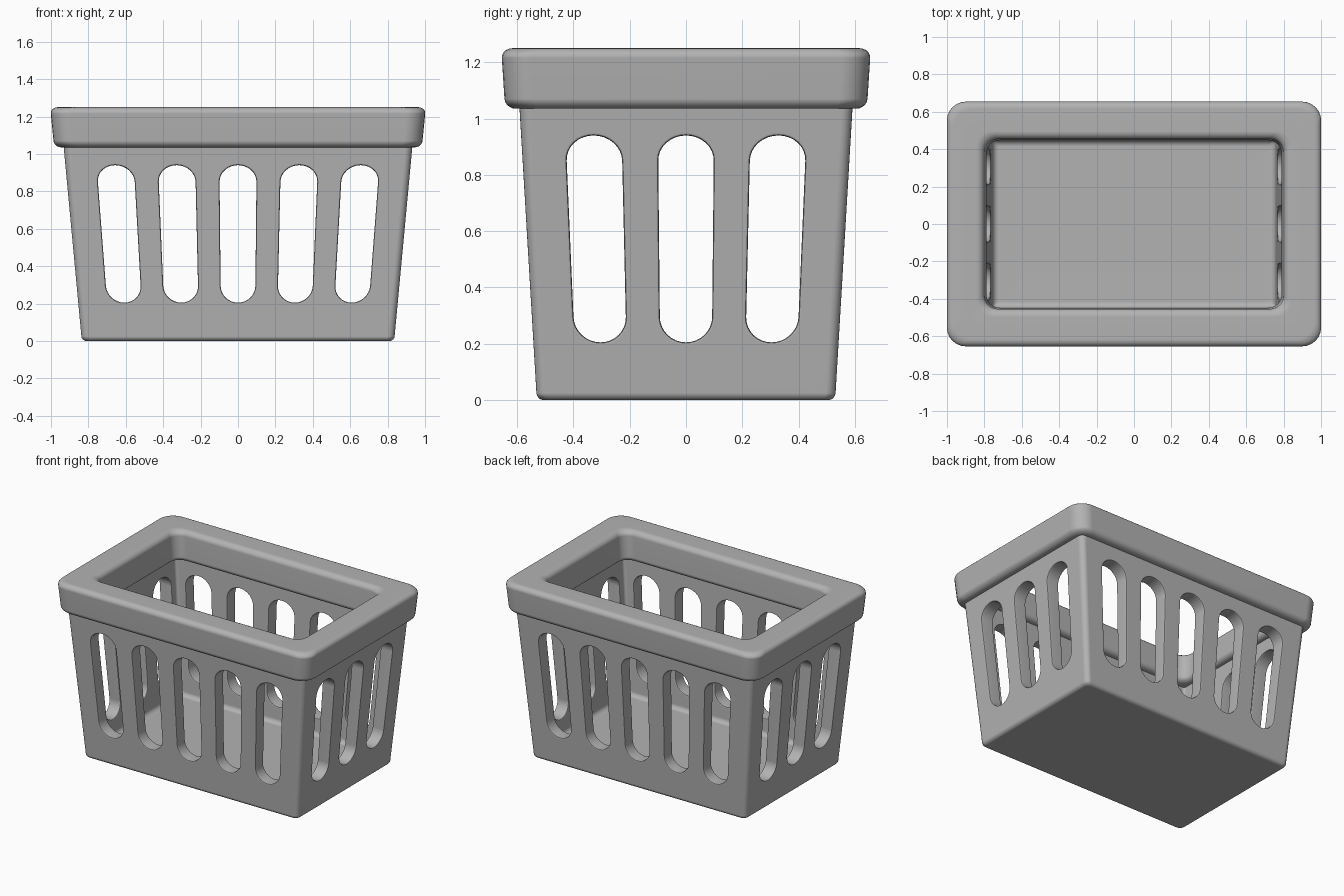
import bpy, bmesh, math
from math import sin, cos, pi
from mathutils import Vector

cube = bpy.data.objects.get("Cube")
if cube:
    bpy.data.objects.remove(cube, do_unlink=True)

TAPER = 0.112          # the whole basket widens with height
HX, HY = 0.835, 0.53   # half size of the base

plastic = bpy.data.materials.new("grey plastic")
plastic.use_nodes = True
plastic.diffuse_color = (0.45, 0.45, 0.45, 1)
plastic.node_tree.nodes["Principled BSDF"].inputs["Base Color"].default_value = (0.45, 0.45, 0.45, 1)


def finish(name, bm):
    """Taper the mesh, fix normals and make an object."""
    for v in bm.verts:
        k = 1 + TAPER * v.co.z
        v.co.x *= k
        v.co.y *= k
    bmesh.ops.recalc_face_normals(bm, faces=bm.faces[:])
    me = bpy.data.meshes.new(name)
    bm.to_mesh(me)
    bm.free()
    me.materials.append(plastic)
    ob = bpy.data.objects.new(name, me)
    bpy.context.collection.objects.link(ob)
    return ob


def fillet(points, segs=5):
    """Round the corners of a profile of (offset, height, radius)."""
    out = []
    n = len(points)
    for i, (d, z, r) in enumerate(points):
        p = Vector((d, z))
        if r == 0:
            out.append(p)
            continue
        a = (Vector(points[i - 1][:2]) - p).normalized()
        b = (Vector(points[(i + 1) % n][:2]) - p).normalized()
        half = a.angle(b) / 2
        centre = p + (a + b).normalized() * r / sin(half)
        start = (p + a * r / math.tan(half) - centre).normalized()
        end = (p + b * r / math.tan(half) - centre).normalized()
        for s in range(segs + 1):
            out.append(centre + start.slerp(end, s / segs) * r)
    return out


def loft(name, profile, corner, closed):
    """Sweep a profile around a rounded rectangle."""
    bm = bmesh.new()
    rings = []
    for d, z in profile:
        ring = []
        r = max(corner - max(d, 0) * 0.2, 0.01)
        for q, (sx, sy) in enumerate(((1, 1), (-1, 1), (-1, -1), (1, -1))):
            for s in range(7):
                a = (q + s / 6) * pi / 2
                ring.append(bm.verts.new((sx * (HX - d - r) + r * cos(a),
                                          sy * (HY - d - r) + r * sin(a), z)))
        rings.append(ring)
    pairs = list(zip(rings, rings[1:]))
    if closed:
        pairs.append((rings[-1], rings[0]))
    else:
        bm.faces.new(rings[0])
        bm.faces.new(rings[-1])
    for lo, hi in pairs:
        n = len(lo)
        for i in range(n):
            j = (i + 1) % n
            bm.faces.new((lo[i], lo[j], hi[j], hi[i]))
    return finish(name, bm)


def slot_cutter(name, count, along_x):
    """A row of long round-ended bars that pass through both opposite walls."""
    bm = bmesh.new()
    r, low, high, reach = 0.09, 0.205, 0.94, 1.2
    for k in range(count):
        c = (k - (count - 1) / 2) * 0.297
        outline = []
        for z, turn in ((high - r, 0), (low + r, pi)):
            for s in range(17):
                a = turn + pi * s / 16
                outline.append((c + r * cos(a), z + r * sin(a)))
        ends = []
        for e in (-reach, reach):
            ends.append([bm.verts.new((e, u, z) if along_x else (u, e, z)) for u, z in outline])
            bm.faces.new(ends[-1])
        n = len(outline)
        for i in range(n):
            j = (i + 1) % n
            bm.faces.new((ends[0][i], ends[0][j], ends[1][j], ends[1][i]))
    ob = finish(name, bm)
    ob.hide_render = True
    return ob


def smooth(ob):
    bpy.ops.object.select_all(action='DESELECT')
    ob.select_set(True)
    bpy.context.view_layer.objects.active = ob
    bpy.ops.object.shade_smooth_by_angle(angle=math.radians(40))
    ob.modifiers.new("even shading", 'WEIGHTED_NORMAL').keep_sharp = True


# Basket body: floor and four walls in one shell
body = loft("basket_body", fillet([
    (0.3, 0, 0), (0, 0, 0.025), (0, 1.12, 0), (0.088, 1.12, 0),
    (0.088, 0.09, 0.03), (0.3, 0.09, 0)]), 0.035, False)

# Slots through the long and the short walls
cutters = [slot_cutter("long_wall_slots", 5, False), slot_cutter("short_wall_slots", 3, True)]
bpy.context.view_layer.objects.active = body
for cutter in cutters:
    cut = body.modifiers.new("slots", 'BOOLEAN')
    cut.object = cutter
    cut.solver = 'EXACT'
    bpy.ops.object.modifier_apply(modifier=cut.name)
    bpy.data.objects.remove(cutter, do_unlink=True)

# Softened slot edges
soft = body.modifiers.new("soft edges", 'BEVEL')
soft.width = 0.01
soft.segments = 2
soft.limit_method = 'ANGLE'
soft.angle_limit = math.radians(50)
bpy.ops.object.modifier_apply(modifier=soft.name)
smooth(body)

# Thick rounded rim
rim = loft("basket_rim", fillet([
    (-0.046, 1.035, 0.035), (-0.046, 1.25, 0.035),
    (0.13, 1.25, 0.035), (0.13, 1.035, 0.035)]), 0.09, True)
smooth(rim)
